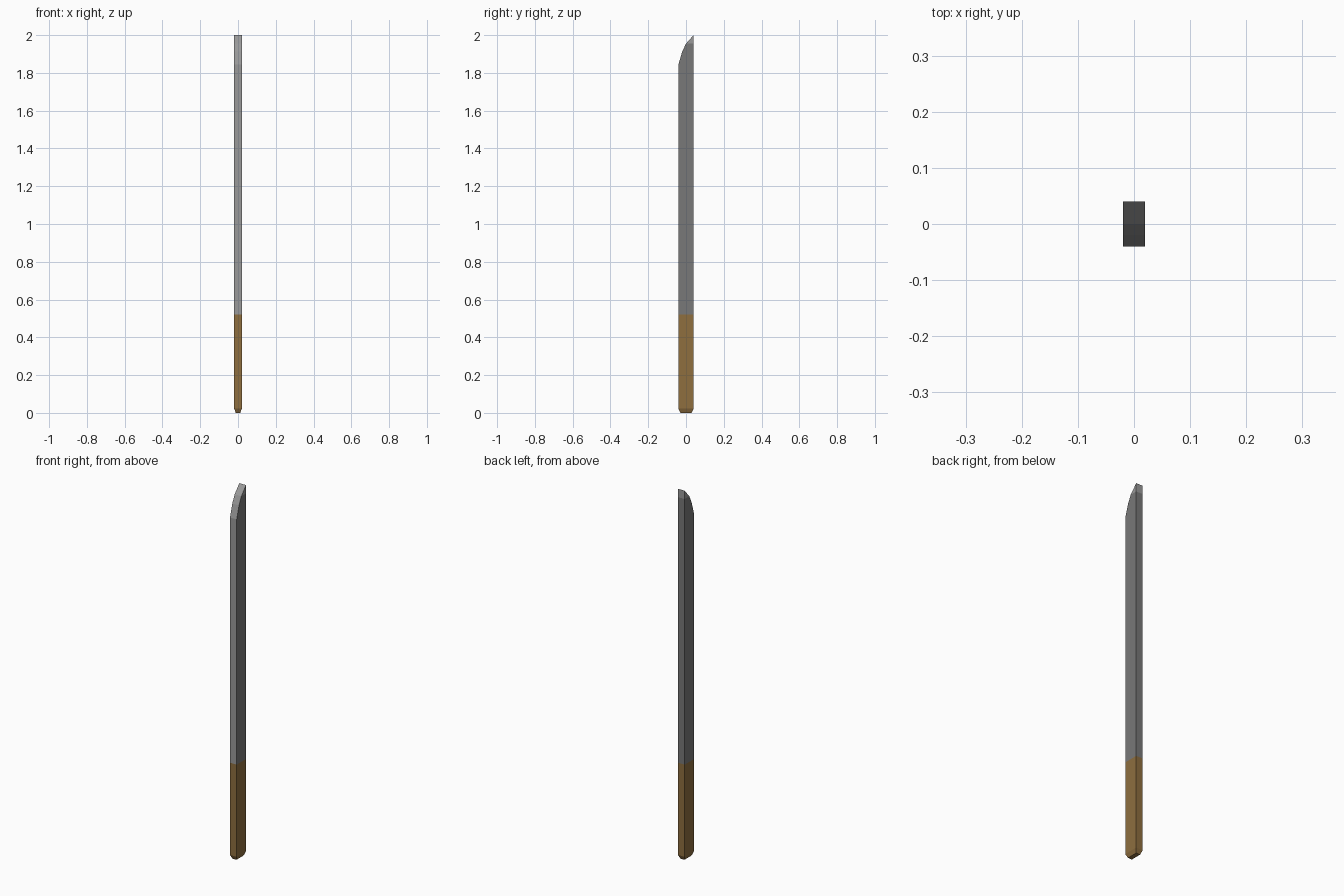
import bpy, bmesh

if "Cube" in bpy.data.objects:
    bpy.data.objects.remove(bpy.data.objects["Cube"])

HALF_X, HALF_Y = 0.02, 0.04
JOIN_Z, TIP_Z = 0.52, 1.955


def material(name, rgb):
    lin = [((c / 255 + 0.055) / 1.055) ** 2.4 for c in rgb]
    m = bpy.data.materials.new(name)
    m.diffuse_color = (*lin, 1)
    m.use_nodes = True
    m.node_tree.nodes["Principled BSDF"].inputs["Base Color"].default_value = m.diffuse_color
    return m


brown = material("wood brown", (142, 110, 63))
steel = material("steel grey", (120, 120, 120))
bright = material("bright edge grey", (154, 154, 154))


def finish(name, bm, mats):
    bmesh.ops.recalc_face_normals(bm, faces=bm.faces)
    # open the hidden ends where two parts meet
    hidden = [f for f in bm.faces if abs(f.normal.z) > 0.99
              and any(abs(f.calc_center_median().z - z) < 1e-4 for z in (JOIN_Z, TIP_Z))]
    bmesh.ops.delete(bm, geom=hidden, context='FACES')
    if len(mats) > 1:  # sharpened front side gets the bright colour
        for f in bm.faces:
            f.material_index = 1 if f.normal.y < -0.5 else 0
    me = bpy.data.meshes.new(name)
    bm.to_mesh(me)
    bm.free()
    for m in mats:
        me.materials.append(m)
    bpy.context.collection.objects.link(bpy.data.objects.new(name, me))


def slab(name, profile, mats):
    """Extrude a (y, z) profile across the thickness."""
    bm = bmesh.new()
    face = bm.faces.new([bm.verts.new((-HALF_X, y, z)) for y, z in profile])
    ext = bmesh.ops.extrude_face_region(bm, geom=[face])
    verts = [v for v in ext["geom"] if isinstance(v, bmesh.types.BMVert)]
    bmesh.ops.translate(bm, verts=verts, vec=(2 * HALF_X, 0, 0))
    finish(name, bm, mats)


# blade with curved front shoulder
slab("blade", [(-HALF_Y, JOIN_Z), (HALF_Y, JOIN_Z), (HALF_Y, TIP_Z),
               (0, TIP_Z), (-0.02, 1.913), (-HALF_Y, 1.845)], [steel, bright])

# bright slanted tip
slab("blade_tip", [(0, TIP_Z), (HALF_Y, TIP_Z), (HALF_Y, 2.0)], [bright])

# handle: box with a tapered butt
bm = bmesh.new()
rings = []
for inset, z in ((0.01, 0), (0, 0.022), (0, JOIN_Z)):
    x, y = HALF_X - inset * 0.8, HALF_Y - inset
    rings.append([bm.verts.new((sx * x, sy * y, z))
                  for sx, sy in ((-1, -1), (1, -1), (1, 1), (-1, 1))])
for a, b in zip(rings, rings[1:]):
    for i in range(4):
        j = (i + 1) % 4
        bm.faces.new((a[i], a[j], b[j], b[i]))
bm.faces.new(rings[0][::-1])
finish("handle", bm, [brown])
